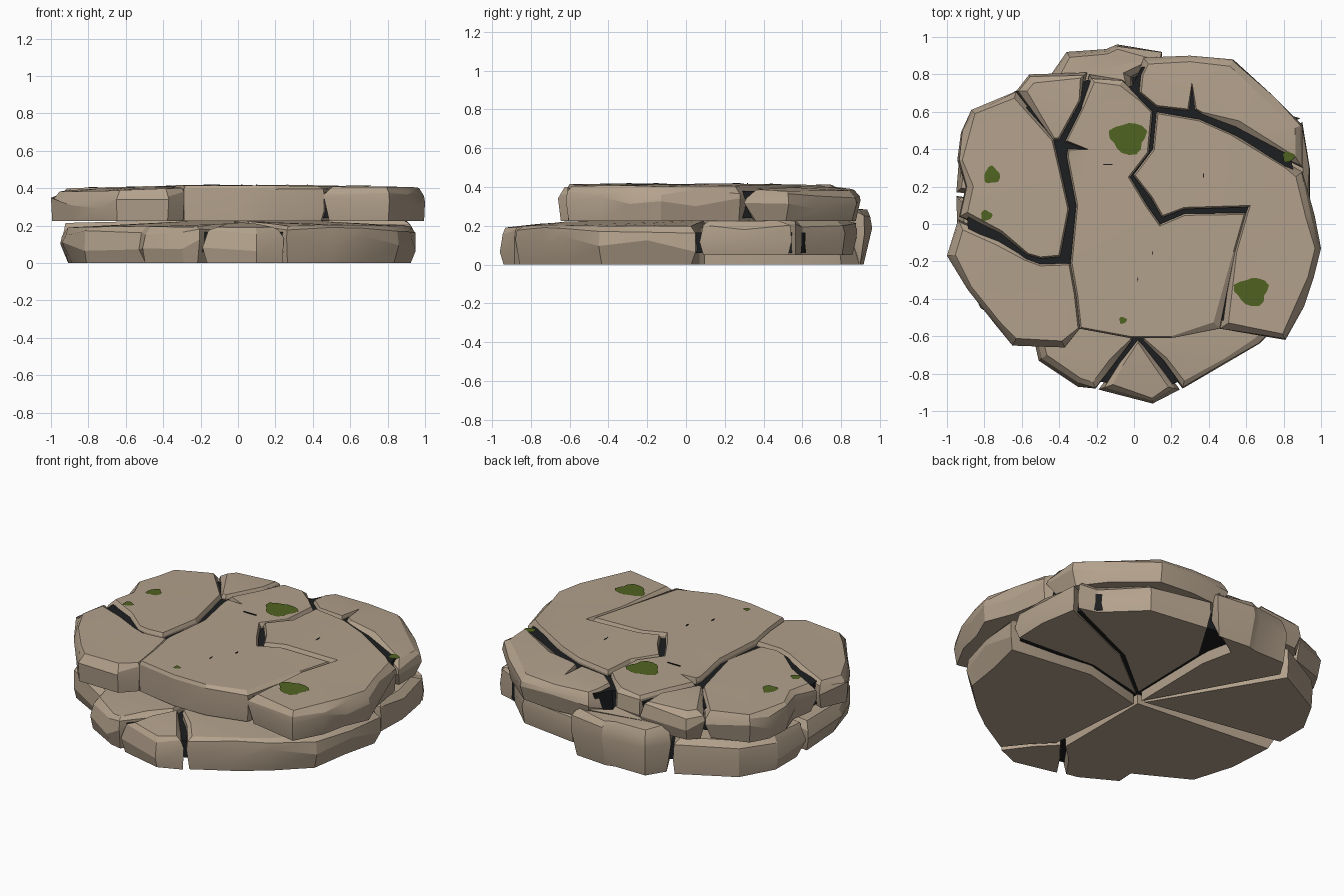
import bpy, bmesh, math, random
from mathutils import Vector
from mathutils.bvhtree import BVHTree

if "Cube" in bpy.data.objects:
    bpy.data.objects.remove(bpy.data.objects["Cube"])

random.seed(7)


def material(name, rgb):
    m = bpy.data.materials.new(name)
    m.diffuse_color = (*rgb, 1)
    m.use_nodes = True
    m.node_tree.nodes["Principled BSDF"].inputs["Base Color"].default_value = m.diffuse_color
    return m


ROCK = material("tan_rock", (0.45, 0.357, 0.262))
DARK = material("crack_black", (0.012, 0.013, 0.014))
MOSS = material("moss_green", (0.08, 0.125, 0.015))
rocks = []


def finish(bm, name, mat, smooth=True):
    bmesh.ops.recalc_face_normals(bm, faces=bm.faces)
    me = bpy.data.meshes.new(name)
    bm.to_mesh(me)
    bm.free()
    me.materials.append(mat)
    ob = bpy.data.objects.new(name, me)
    bpy.context.collection.objects.link(ob)
    if smooth:
        bpy.ops.object.select_all(action='DESELECT')
        ob.select_set(True)
        bpy.context.view_layer.objects.active = ob
        bpy.ops.object.shade_smooth_by_angle(angle=math.radians(22))
    return ob


def ccw(pts):
    pts = [Vector(p) for p in pts]
    area = sum(a.cross(b) for a, b in zip(pts, pts[1:] + pts[:1]))
    return pts if area > 0 else pts[::-1]


def inward(pts):
    # unit-distance inset vector at every corner
    out = []
    for i, p in enumerate(pts):
        e1 = (p - pts[i - 1]).normalized()
        e2 = (pts[(i + 1) % len(pts)] - p).normalized()
        n1, n2 = Vector((-e1.y, e1.x)), Vector((-e2.y, e2.x))
        out.append((n1 + n2) / max(0.5, 1 + n1.dot(n2)))
    return out


def slab(name, pts, z0, z1, slope=0.02, foot=0.04):
    """Chipped stone slab: foot, belly, shoulder and top rings."""
    pts = ccw(pts)
    ins = inward(pts)
    bm = bmesh.new()
    rings = [[], [], [], []]
    for p, d in zip(pts, ins):
        outer = p.length > 0.72
        rnd = random.uniform
        h = z1 - z0
        top = z1 - slope * p.length_squared + rnd(-0.003, 0.003)
        if outer:
            offs = (rnd(0.1, 1) * foot, 0, rnd(0, 0.02), rnd(0.025, 0.05))
            zs = (z0, z0 + h * rnd(0.25, 0.65), top - rnd(0.012, 0.045), top)
        else:
            offs = (0.003, 0, 0, 0.009)
            zs = (z0, z0 + h * 0.45, top - 0.02, top)
        for ring, o, z in zip(rings, offs, zs):
            q = p + d * o
            ring.append(bm.verts.new((q.x, q.y, z)))
    n = len(pts)
    for a, b in zip(rings, rings[1:]):
        for i in range(n):
            j = (i + 1) % n
            bm.faces.new((a[i], a[j], b[j], b[i]))
    caps = [bm.faces.new(rings[0][::-1]), bm.faces.new(rings[3])]
    bm.normal_update()
    bmesh.ops.triangulate(bm, faces=caps)
    rocks.append(finish(bm, name, ROCK))


def plate(name, pts, z0, z1, mat):
    pts = ccw(pts)
    bm = bmesh.new()
    f = bm.faces.new([bm.verts.new((p.x, p.y, z0)) for p in pts])
    r = bmesh.ops.extrude_face_region(bm, geom=[f])
    for v in r["geom"]:
        if isinstance(v, bmesh.types.BMVert):
            v.co.z = z1
    finish(bm, name, mat, False)


# upper layer slabs
TZ0, TZ1 = 0.225, 0.417
slab("top_slab_left", [(-.935, .04), (-.9, .2), (-.945, .34), (-.925, .49), (-.87, .61), (-.63, .71),
     (-.43, .45), (-.39, .28), (-.345, .08), (-.395, -.175), (-.5, -.185), (-.57, -.165), (-.72, -.06)], TZ0, TZ1)
slab("top_slab_back_left", [(-.63, .71), (-.56, .8), (-.25, .81), (-.285, .66), (-.40, .45), (-.43, .45)], TZ0, TZ1)
slab("top_slab_front_left", [(-.94, .025), (-.72, -.08), (-.58, -.185), (-.5, -.215), (-.34, -.21), (-.31, -.38),
     (-.29, -.56), (-.37, -.66), (-.65, -.65), (-.74, -.54), (-.89, -.35), (-1, -.17)], TZ0, TZ1, 0.035)
slab("top_slab_centre", [(-.34, -.21), (-.31, .1), (-.36, .36), (-.355, .405), (-.25, .4), (-.37, .44), (-.28, .62),
     (-.24, .8), (-.06, .77), (.03, .67), (.1, .6), (.08, .38), (-.02, .25), (.07, .1), (.14, .0), (.27, .055),
     (.6, .06), (.54, -.15), (.46, -.56), (.2, -.61), (-.02, -.61), (-.29, -.56), (-.31, -.38)], TZ0, TZ1, 0.01)
slab("top_slab_right", [(.6, .06), (.61, .09), (.27, .08), (.15, .035), (.09, .14), (-.005, .26), (.1, .4),
     (.12, .6), (.35, .56), (.52, .485), (.82, .325), (.9, .28), (.965, .05), (1, -.13), (.96, -.29), (.91, -.44),
     (.81, -.62), (.46, -.56), (.54, -.15)], TZ0, TZ1, 0.012)
slab("top_slab_back_right", [(.05, .89), (.3, .9), (.53, .88), (.75, .68), (.9, .53), (.9, .3), (.83, .335),
     (.54, .51), (.36, .59), (.325, .61), (.31, .74), (.295, .605), (.12, .625), (.03, .7), (.02, .8)],
     TZ0, TZ1, 0.035)

# lower layer slabs
slab("base_slab_front_left", [(-.95, .15), (-.94, -.2), (-.82, -.45), (-.53, -.64), (-.51, -.73), (-.3, -.87),
     (-.205, -.88), (-.1, -.74), (-.01, -.62), (-.01, .02)], 0, .235, 0.05, .06)
slab("base_slab_front", [(.02, -.62), (-.08, -.74), (-.19, -.885), (.1, -.96), (.245, -.885), (.13, -.73)],
     0, .235, 0.05, .03)
slab("base_slab_front_right", [(.05, -.62), (.15, -.735), (.26, -.88), (.5, -.74), (.67, -.64), (.86, -.45),
     (.93, -.2), (.95, .05), (.4, .1), (0, 0)], 0, .235, 0.04, .06)
slab("base_slab_right", [(.94, .07), (.94, .3), (.9, .545), (.35, .3), (.01, .03), (.4, .12)],
     .05, .235, 0.01, 0.02)
slab("base_slab_back_right", [(.89, .565), (.77, .6), (.56, .82), (.17, .88), (.02, .6), (.01, .05), (.34, .32)],
     .05, .235, 0.01, 0.02)
slab("base_slab_back", [(-.45, .79), (-.36, .92), (-.15, .935), (-.09, .96), (.15, .92), (.15, .86), (-.01, .78),
     (0, .6), (-.01, .05)], 0, .33, 0.05, 0.06)
slab("base_slab_back_left", [(-.95, .17), (-.93, .42), (-.8, .62), (-.47, .8), (-.03, .05)], 0, .235, 0.02)

# dark cores seen through the cracks
plate("upper_crack_core", [(-.89, .02), (-.84, .5), (-.5, .66), (-.25, .77), (-.06, .72), (-.01, .74), (.04, .84),
      (.5, .83), (.84, .5), (.84, .34), (.92, 0), (.8, -.5), (.4, -.52), (-.3, -.52), (-.6, -.58), (-.88, -.2)],
      .24, .38, DARK)
plate("lower_crack_core", [(-.89, .16), (-.85, .42), (-.42, .74), (-.3, .86), (.1, .86), (.5, .78), (.84, .56),
      (.89, .07), (.82, -.4), (.6, -.62), (.25, -.84), (.1, -.89), (-.2, -.84), (-.46, -.62), (-.72, -.42)],
      .06, .165, DARK)

# hairline cracks on the centre slabs
for i, (x, y, w, h) in enumerate([(-.14, .318, .045, .003), (.372, .26, .003, .02), (.1, -.155, .003, .013),
                                  (.02, -.295, .003, .013)]):
    plate("hairline_crack_%d" % (i + 1), [(x - w, y), (x, y - h), (x + w, y), (x, y + h)], .41, .4195, DARK)

# thin moss patches laid on the stone
trees = []
for ob in rocks:
    trees.append(BVHTree.FromPolygons([v.co for v in ob.data.vertices],
                                      [tuple(p.vertices) for p in ob.data.polygons]))


def surface(x, y):
    hits = [t.ray_cast(Vector((x, y, 2)), Vector((0, 0, -1)))[0] for t in trees]
    return max([h.z for h in hits if h] + [0.385])


for i, (x, y, rx, ry) in enumerate([(-.03, .46, .095, .085), (-.76, .26, .042, .045), (-.79, .045, .03, .028),
                                    (.825, .36, .032, .028), (.63, -.36, .088, .075), (-.06, -.515, .02, .018)]):
    bm = bmesh.new()
    rings, n = [], 16
    mid = bm.verts.new((x, y, surface(x, y) + .004))
    ph = random.uniform(0, 6)
    for s in (0.5, 1.0):
        ring = []
        for k in range(n):
            a = math.tau * k / n
            w = s * (1 + .14 * math.sin(3 * a + ph) + .06 * math.sin(5 * a))
            px, py = x + rx * w * math.cos(a), y + ry * w * math.sin(a)
            ring.append(bm.verts.new((px, py, surface(px, py) + .004)))
        rings.append(ring)
    for k in range(n):
        j = (k + 1) % n
        bm.faces.new((mid, rings[0][k], rings[0][j]))
        bm.faces.new((rings[0][k], rings[1][k], rings[1][j], rings[0][j]))
    finish(bm, "moss_patch_%d" % (i + 1), MOSS)
